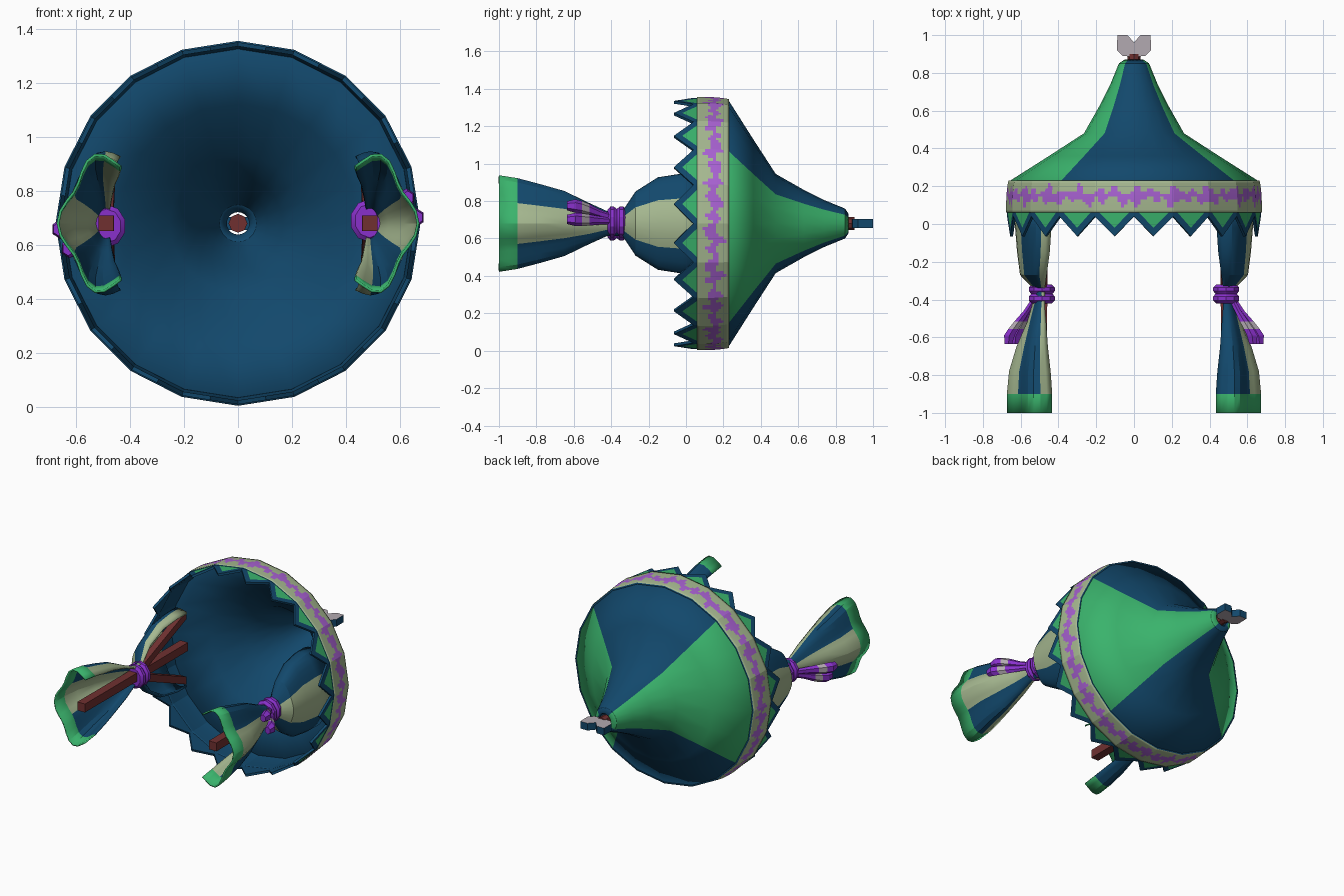
import bpy, math
from math import sin, cos, pi, radians

if "Cube" in bpy.data.objects:
    bpy.data.objects.remove(bpy.data.objects["Cube"])

CZ = 0.68          # height of the canopy axis (the tent lies along y)


def mat(name, r, g, b):
    m = bpy.data.materials.new(name)
    m.diffuse_color = (r, g, b, 1)
    m.use_nodes = True
    m.node_tree.nodes["Principled BSDF"].inputs["Base Color"].default_value = m.diffuse_color
    return m


BLUE = mat("navy blue", .006, .065, .15)
GREEN = mat("leaf green", .042, .45, .15)
SAGE = mat("sage", .38, .48, .28)
LILAC = mat("lilac", .39, .12, .64)
PURPLE = mat("purple", .25, .03, .6)
BROWN = mat("red brown", .16, .03, .03)
GREY = mat("pale grey", .45, .4, .44)


def make(name, verts, faces, mats, idx, thick=0, inner=0, smooth=None):
    me = bpy.data.meshes.new(name)
    me.from_pydata(verts, [], faces)
    for m in mats:
        me.materials.append(m)
    for p, k in zip(me.polygons, idx):
        p.material_index = k
    ob = bpy.data.objects.new(name, me)
    bpy.context.collection.objects.link(ob)
    if thick:
        so = ob.modifiers.new("thickness", 'SOLIDIFY')
        so.thickness, so.offset = thick, -1
        so.material_offset = so.material_offset_rim = inner
    if smooth:
        bpy.ops.object.select_all(action='DESELECT')
        ob.select_set(True)
        bpy.context.view_layer.objects.active = ob
        bpy.ops.object.shade_smooth_by_angle(angle=radians(smooth))
    return ob


def rings(name, rows, n, mats, rule=lambda i, a: 0, a0=0, a1=2 * pi, s=1,
          shape=lambda a, i: 1, cap=False, **kw):
    """Skin rings (y, cx, cz, rx, rz), y increasing; s=-1 turns half round the axis."""
    closed = abs(a1 - a0 - 2 * pi) < 1e-6
    cols = n if closed else n + 1
    step = (a1 - a0) / n
    verts, faces, idx = [], [], []
    for i, (y, cx, cz, rx, rz) in enumerate(rows):
        for j in range(cols):
            a = a0 + j * step
            f = shape(a, i)
            verts.append((s * (cx + rx * f * sin(a)), y, CZ + s * (cz + rz * f * cos(a))))
    for i in range(len(rows) - 1):
        for j in range(n):
            k = (j + 1) % cols
            faces.append((i * cols + j, i * cols + k, (i + 1) * cols + k, (i + 1) * cols + j))
            idx.append(rule(i, a0 + (j + .5) * step))
    if cap:
        last = (len(rows) - 1) * cols
        faces += [tuple(reversed(range(cols))), tuple(range(last, last + cols))]
        idx += [rule(0, 0), rule(len(rows) - 2, 0)]
    return make(name, verts, faces, mats, idx, **kw)


# Canopy roof: four coloured quarters, navy lining
roof = [(.23, .655), (.36, .45), (.48, .265), (.63, .18), (.74, .125), (.85, .08), (.87, .05)]
rings("canopy_roof", [(y, 0, 0, r, r) for y, r in roof], 20, [GREEN, BLUE],
      lambda i, a: 1 - int(((math.degrees(a) + 36) % 360) // 90) % 2,
      thick=.015, inner=1, smooth=30)

# Canopy band with a wandering lilac vine, on a 20-sided drum
def facet(a, i):
    return cos(pi / 20) / cos(a % (pi / 10) - pi / 20)


def vine(i, a):
    v = (i + .5) / 12
    up = .16 + .08 * sin(23 * a) + .10 * sin(41 * a + 1) + .07 * sin(67 * a)
    down = .16 + .08 * sin(19 * a + 2) + .10 * sin(47 * a) + .07 * sin(71 * a + 1)
    return 1 if -max(down, .04) < v - .52 < max(up, .04) else 0


rings("canopy_band", [(.06 + .17 * i / 12, 0, 0, .677 - .012 * (i / 12) ** 3, .677 - .012 * (i / 12) ** 3)
                      for i in range(13)],
      240, [SAGE, LILAC, BLUE], vine, shape=facet, thick=.02, inner=2, smooth=15)

# Pennant fringe: one green tooth with a navy border on each side of the drum
verts, faces, idx = [], [], []
for k in range(20):
    A, B = [(.672 * sin(t), .672 * cos(t)) for t in (k * pi / 10, (k + 1) * pi / 10)]
    b = len(verts)
    for u, y in ((0, .065), (.1, .065), (.9, .065), (1, .065), (1, .04), (.5, -.065), (0, .04), (.5, -.02)):
        verts.append((A[0] + (B[0] - A[0]) * u, y, CZ + A[1] + (B[1] - A[1]) * u))
    faces += [(b + 1, b + 7, b + 2), (b, b + 6, b + 5, b + 7, b + 1), (b + 2, b + 7, b + 5, b + 4, b + 3)]
    idx += [0, 1, 1]
make("pennant_fringe", verts, faces, [GREEN, BLUE], idx, thick=.015, inner=1)

# Finial: neck and a flat notched plate with pale faces and navy edges
rings("finial_neck", [(.84, 0, 0, .035, .035), (.9, 0, 0, .035, .035)], 8, [BROWN], cap=True)
half = [(0, .885), (.06, .89), (.09, .92), (.088, 1.0), (.035, 1.0), (.012, .975), (0, .96)]
outline = half + [(-x, y) for x, y in half[-2:0:-1]]
n = len(outline)
verts = [(x, y, CZ + h) for h in (-.024, .024) for x, y in outline]
faces = [tuple(reversed(range(n))), tuple(range(n, 2 * n))]
faces += [(i, (i + 1) % n, n + (i + 1) % n, n + i) for i in range(n)]
make("finial_plate", verts, faces, [GREY, BLUE], [0, 0] + [1] * n)

# Curtain rows: y, centre x, depth in x, half height in z
curtain = [(-1, .475, .18, .245), (-.9, .475, .18, .23), (-.78, .48, .165, .2), (-.65, .485, .125, .165),
           (-.52, .485, .08, .11), (-.42, .485, .05, .065), (-.34, .485, .05, .065), (-.27, .49, .11, .17),
           (-.15, .48, .135, .245), (-.02, .475, .15, .265), (.08, .475, .16, .265)]


def curtain_colour(i, a):
    if i == 0:
        return 1
    d = math.degrees(a)
    return 2 if 62 < d < 120 or d > 172 else 0


def folds(a, i):
    return 1 + (.1 if i < 4 else .03) * cos(5 * (a - pi / 2))


for s, side in ((1, "right"), (-1, "left")):
    rings(side + "_curtain", [(y, cx, 0, d, w) for y, cx, d, w in curtain], 20, [BLUE, GREEN, SAGE],
          curtain_colour, a0=radians(-15), a1=radians(195), s=s, shape=folds, thick=.01, smooth=25)
    # Post with splayed struts
    rings(side + "_post", [(-.97, .49, 0, .04, .04), (.12, .485, 0, .04, .04)], 4, [BROWN],
          a0=pi / 4, a1=pi / 4 + 2 * pi, s=s, cap=True)
    for k in (-1, 1):
        rings(side + "_strut", [(-.42, .485, 0, .03, .036), (.1, .475, .22 * k, .03, .036)], 4, [BROWN],
              a0=pi / 4, a1=pi / 4 + 2 * pi, s=s, cap=True)
    # Sash wound round the curtain
    sash = [(-.42, .055), (-.405, .072), (-.385, .072), (-.37, .06), (-.355, .072), (-.335, .072), (-.32, .055)]
    rings(side + "_sash", [(y, .488, .01, r, r + .008) for y, r in sash], 10, [PURPLE], s=s, cap=True, smooth=30)
    # Sash tails with a pale stripe
    for dz, dx in ((.085, -.02), (.012, .015)):
        tail = [(-.635, .65, 1, .025), (-.59, .645, .98, .036), (-.555, .625, .9, .034), (-.515, .598, .75, .03),
                (-.46, .56, .5, .022), (-.39, .52, .25, .018)]
        rings(side + "_sash_tail", [(y, x + dx * t, .01 + dz * t, r * .9, r) for y, x, t, r in tail], 6,
              [PURPLE, GREY], lambda i, a: 1 if i == 2 else 0, s=s, cap=True)
